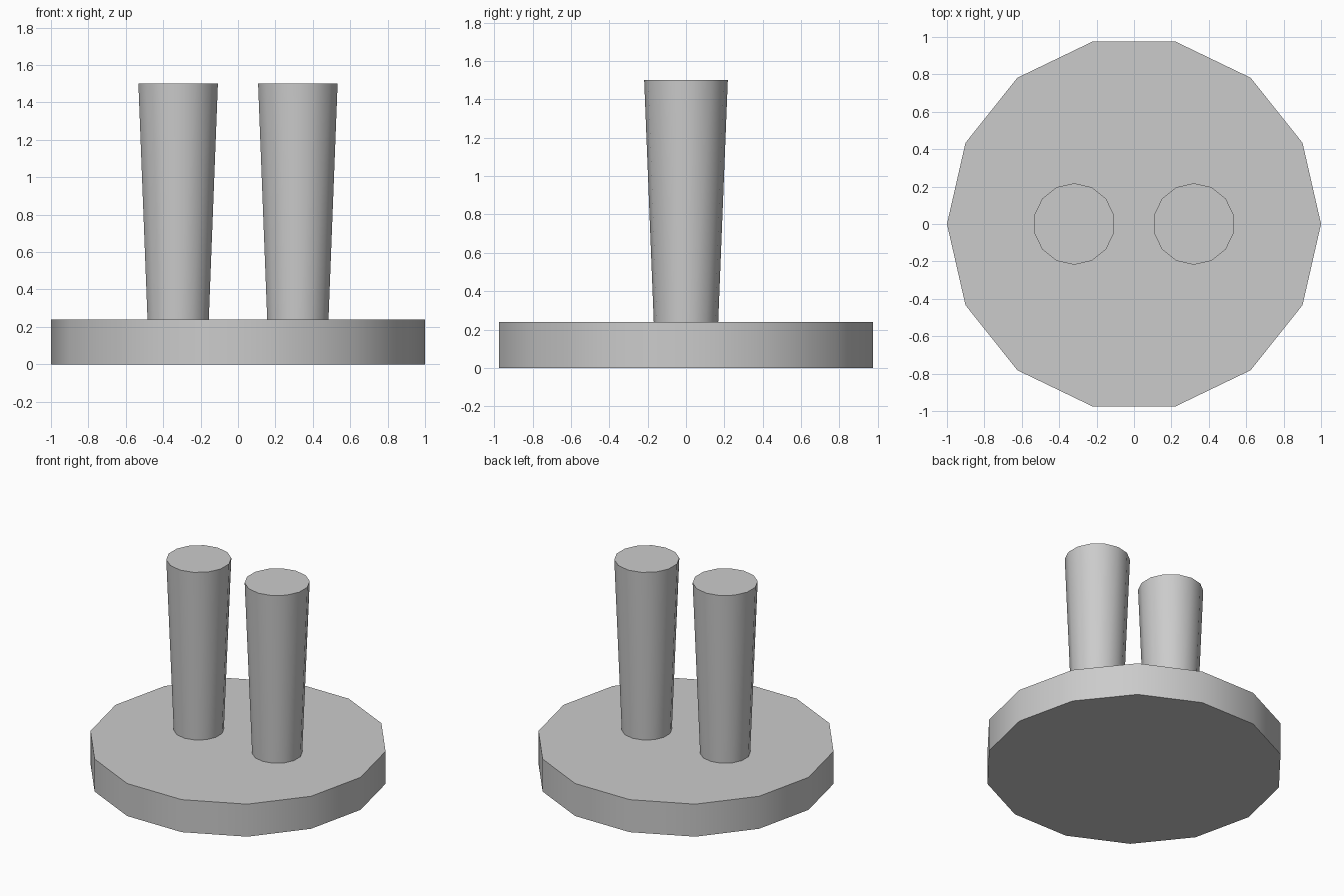
import bpy, bmesh, math

if "Cube" in bpy.data.objects:
    bpy.data.objects.remove(bpy.data.objects["Cube"])

grey = bpy.data.materials.new("plain_grey")
grey.diffuse_color = (0.6, 0.6, 0.6, 1)
grey.use_nodes = True
grey.node_tree.nodes["Principled BSDF"].inputs["Base Color"].default_value = grey.diffuse_color


def tapered_prism(name, x, z0, z1, r0, r1, start, sides=14):
    """Closed smooth-sided prism, first corner at angle start."""
    bm = bmesh.new()
    rings = []
    for z, r in ((z0, r0), (z1, r1)):
        angles = [start + math.tau * i / sides for i in range(sides)]
        rings.append([bm.verts.new((x + r * math.cos(a), r * math.sin(a), z)) for a in angles])
    low, high = rings
    bm.faces.new(low[::-1])
    bm.faces.new(high)
    for i in range(sides):
        j = (i + 1) % sides
        bm.faces.new((low[i], low[j], high[j], high[i]))
    mesh = bpy.data.meshes.new(name)
    bm.to_mesh(mesh)
    bm.free()
    mesh.materials.append(grey)
    obj = bpy.data.objects.new(name, mesh)
    bpy.context.collection.objects.link(obj)
    bpy.ops.object.select_all(action='DESELECT')
    obj.select_set(True)
    bpy.context.view_layer.objects.active = obj
    bpy.ops.object.shade_smooth_by_angle(angle=math.radians(30))


# Disc base
tapered_prism("base", 0, 0, 0.24, 1, 1, 0)

# Pair of posts that widen upward
for side, x in (("left", -0.32), ("right", 0.32)):
    tapered_prism(side + "_post", x, 0.24, 1.5, 0.168, 0.218, math.pi / 2)
